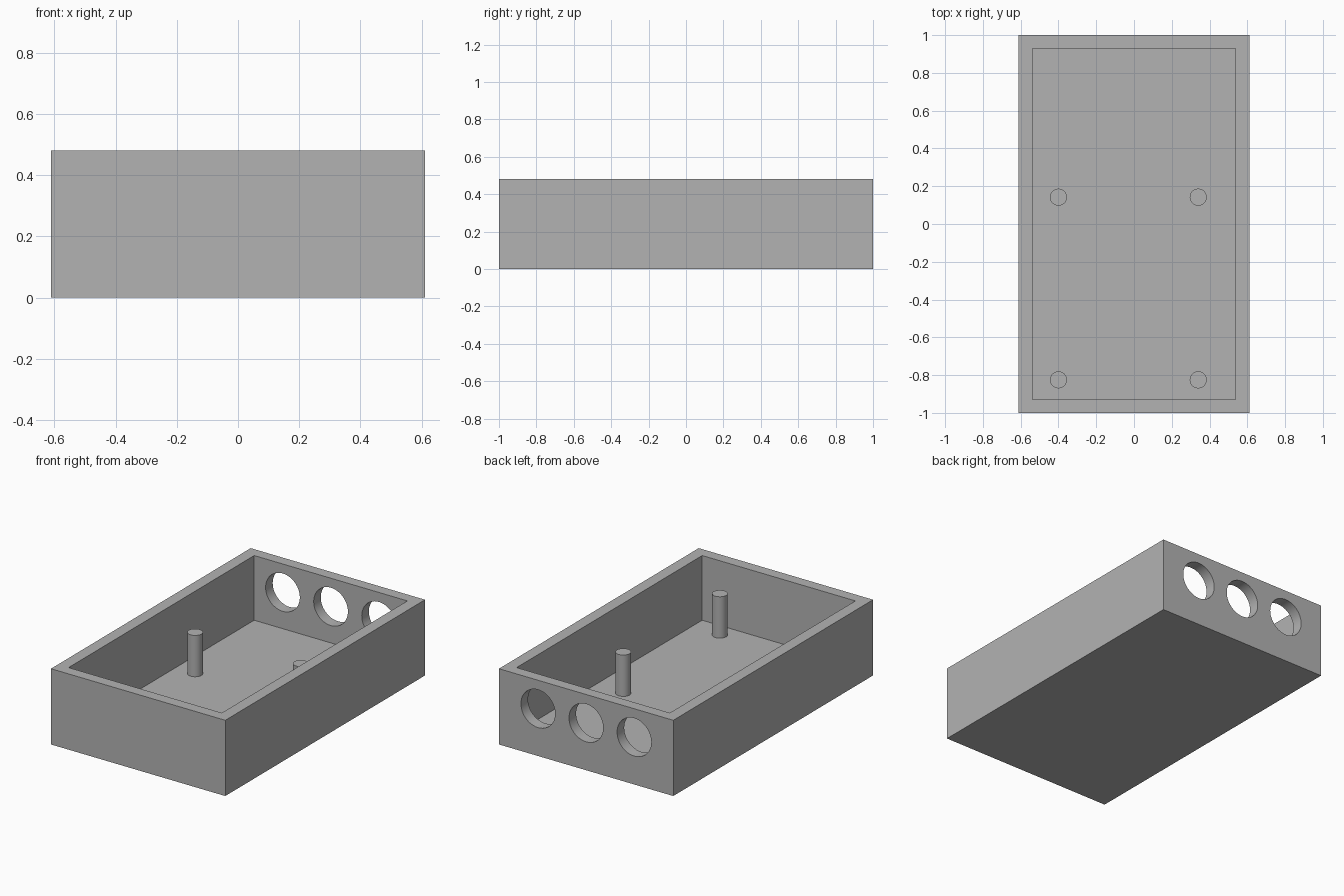
import bpy
from math import radians

if "Cube" in bpy.data.objects:
    bpy.data.objects.remove(bpy.data.objects["Cube"], do_unlink=True)

WIDTH, LENGTH, HEIGHT = 1.222, 2.0, 0.48
INNER_W, INNER_L, FLOOR = 1.074, 1.858, 0.07
POST_R, POST_TOP = 0.045, 0.332
HOLE_R, HOLE_Z, HOLE_GAP = 0.12, 0.30, 0.337

grey = bpy.data.materials.new("plain_grey")
grey.use_nodes = True
colour = (0.45, 0.45, 0.45, 1)
grey.diffuse_color = colour
grey.node_tree.nodes["Principled BSDF"].inputs["Base Color"].default_value = colour


def box(name, width, length, z0, z1):
    bpy.ops.mesh.primitive_cube_add(size=1, location=(0, 0, (z0 + z1) / 2))
    ob = bpy.context.object
    ob.name = name
    ob.scale = (width, length, z1 - z0)
    bpy.ops.object.transform_apply(location=True, rotation=False, scale=True)
    ob.data.materials.append(grey)
    return ob


def cylinder(name, radius, depth, location, tilt=0):
    bpy.ops.mesh.primitive_cylinder_add(vertices=48, radius=radius, depth=depth,
                                        location=location, rotation=(tilt, 0, 0))
    ob = bpy.context.object
    ob.name = name
    ob.data.materials.append(grey)
    return ob


def cut(target, cutter):
    cutter.hide_render = True
    mod = target.modifiers.new("cut", "BOOLEAN")
    mod.operation, mod.solver, mod.object = "DIFFERENCE", "EXACT", cutter
    bpy.context.view_layer.objects.active = target
    bpy.ops.object.modifier_apply(modifier=mod.name)
    bpy.data.objects.remove(cutter, do_unlink=True)


def smooth(ob):
    bpy.ops.object.select_all(action="DESELECT")
    ob.select_set(True)
    bpy.context.view_layer.objects.active = ob
    bpy.ops.object.shade_smooth_by_angle(angle=radians(30))


# Open tray with a row of round holes through its back wall
tray = box("tray", WIDTH, LENGTH, 0, HEIGHT)
cut(tray, box("cavity_cutter", INNER_W, INNER_L, FLOOR, HEIGHT + 0.1))
for i in (-1, 0, 1):
    cut(tray, cylinder("hole_cutter", HOLE_R, 0.3,
                       (i * HOLE_GAP, LENGTH / 2, HOLE_Z), radians(90)))
smooth(tray)

# Four mounting posts, sunk a little into the floor
base = FLOOR - 0.02
for side, x in (("right", -0.40), ("left", 0.34)):
    for end, y in (("front", -0.825), ("back", 0.142)):
        smooth(cylinder(f"{end}_{side}_post", POST_R, POST_TOP - base,
                        (x, y, (POST_TOP + base) / 2)))
